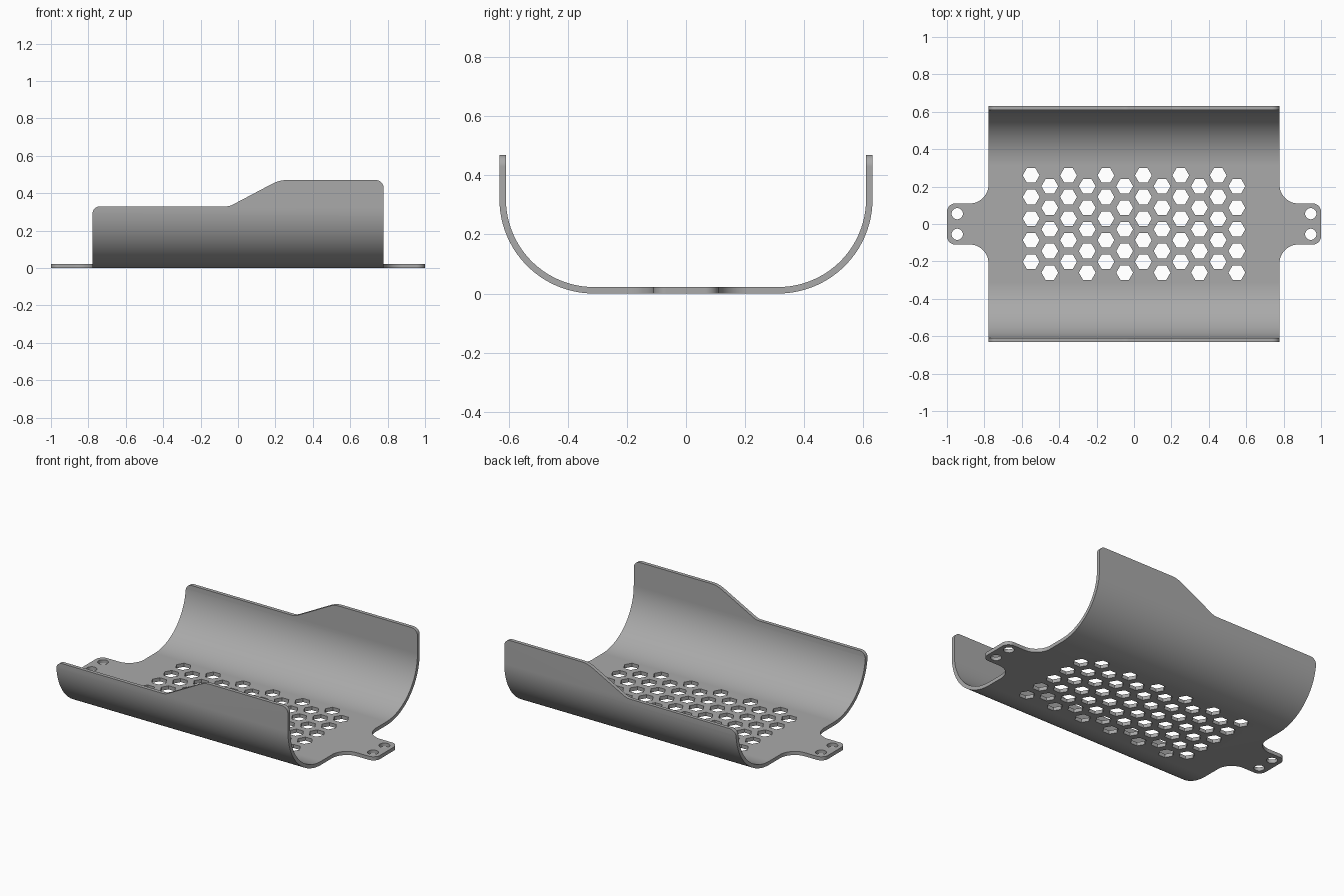
import bpy, bmesh
from math import radians, pi, tan, ceil
from mathutils import Vector, Matrix

if "Cube" in bpy.data.objects:
    bpy.data.objects.remove(bpy.data.objects["Cube"], do_unlink=True)

THICK, HALF_W, HALF_L, BEND = 0.022, 0.632, 0.778, 0.32

steel = bpy.data.materials.new("grey_steel")
steel.use_nodes = True
steel.diffuse_color = (0.4, 0.4, 0.4, 1)
steel.node_tree.nodes["Principled BSDF"].inputs["Base Color"].default_value = (0.4, 0.4, 0.4, 1)


def rounded(corners):
    """Outline from (u, v, radius) corners, each rounded by an arc."""
    out = []
    for i, (u, v, r) in enumerate(corners):
        p = Vector((u, v))
        if r == 0:
            out.append(p)
            continue
        a = (Vector(corners[i - 1][:2]) - p).normalized()
        b = (Vector(corners[(i + 1) % len(corners)][:2]) - p).normalized()
        turn = pi - a.angle(b)
        start = p + a * r * tan(turn / 2)
        mid = p + (a + b).normalized() * (r / ((a + b).normalized().dot(a) ** 2 * -1 + 1) ** 0.5)
        sweep = (start - mid).angle_signed(p + b * r * tan(turn / 2) - mid)
        steps = max(4, ceil(turn / radians(4)))
        for k in range(steps + 1):
            # angle_signed is clockwise, Matrix.Rotation is counter-clockwise
            out.append(mid + Matrix.Rotation(-sweep * k / steps, 2) @ (start - mid))
    return out


def add_prism(bm, outline, place, lo, hi):
    """Extrude a 2D outline from lo to hi; place maps (u, v, w) to xyz."""
    face = bm.faces.new([bm.verts.new(place(p.x, p.y, lo)) for p in outline])
    moved = bmesh.ops.extrude_face_region(bm, geom=[face])["geom"]
    shift = Vector(place(0, 0, hi)) - Vector(place(0, 0, lo))
    bmesh.ops.translate(bm, vec=shift, verts=[g for g in moved if isinstance(g, bmesh.types.BMVert)])


def make(name, bm):
    bmesh.ops.remove_doubles(bm, verts=bm.verts, dist=1e-5)
    bmesh.ops.recalc_face_normals(bm, faces=bm.faces)
    mesh = bpy.data.meshes.new(name)
    bm.to_mesh(mesh)
    bm.free()
    mesh.materials.append(steel)
    obj = bpy.data.objects.new(name, mesh)
    bpy.context.collection.objects.link(obj)
    return obj


def prism(name, outline, place, lo, hi):
    bm = bmesh.new()
    add_prism(bm, outline, place, lo, hi)
    return make(name, bm)


def from_side(u, v, w):
    return (w, u, v)


def from_front(u, v, w):
    return (u, w, v)


def from_top(u, v, w):
    return (u, v, w)


# Bent sheet: U-shaped section
inner = HALF_W - THICK
section = rounded([
    (-HALF_W, 0.6, 0), (-HALF_W, 0, BEND), (HALF_W, 0, BEND), (HALF_W, 0.6, 0),
    (inner, 0.6, 0), (inner, THICK, BEND - THICK), (-inner, THICK, BEND - THICK), (-inner, 0.6, 0)])
tray = prism("perforated_tray", section, from_side, -1.1, 1.1)

# Plan outline: body with a filleted mounting tab at each end
quarter = [(HALF_L, 0.8, 0), (HALF_L, 0.11, 0.1), (1, 0.11, 0.045)]
right_end = quarter + [(x, -y, r) for x, y, r in reversed(quarter)]
left_end = [(-x, -y, r) for x, y, r in right_end]
plan = prism("plan_cutter", rounded(right_end + left_end), from_top, -0.2, 0.8)

# Wall silhouette: low and high rims joined by a ramp, rounded ends
rim = 0.04
walls = prism("wall_cutter", rounded([
    (-1.2, -0.1, 0), (1.2, -0.1, 0), (1.2, 0.47 - rim, 0), (HALF_L, 0.47 - rim, 0),
    (HALF_L, 0.47, rim), (0.22, 0.47, 0.15), (-0.045, 0.33, 0.08),
    (-HALF_L, 0.33, rim), (-HALF_L, 0.33 - rim, 0), (-1.2, 0.33 - rim, 0)]), from_front, -0.9, 0.9)

# Holes: staggered hexagons in the floor, two round holes in each tab
bm = bmesh.new()


def add_hole(x, y, radius, sides):
    ring = [Matrix.Rotation(2 * pi * k / sides, 2) @ Vector((radius, 0)) + Vector((x, y)) for k in range(sides)]
    add_prism(bm, ring, from_top, -0.1, 0.1)


for col in range(12):
    for row in range(5):
        stagger = 0.029 if col % 2 == 0 else -0.029
        add_hole(-0.55 + 0.1 * col, stagger + 0.1155 * (row - 2), 0.045, 6)
for sx in (-1, 1):
    for sy in (-1, 1):
        add_hole(sx * 0.945, sy * 0.055, 0.03, 32)
holes = make("hole_cutter", bm)

# Cut the sheet to shape
bpy.ops.object.select_all(action="DESELECT")
tray.select_set(True)
bpy.context.view_layer.objects.active = tray
for cutter, operation in ((plan, "INTERSECT"), (walls, "INTERSECT"), (holes, "DIFFERENCE")):
    cutter.hide_render = True
    mod = tray.modifiers.new(cutter.name, "BOOLEAN")
    mod.object, mod.operation, mod.solver = cutter, operation, "EXACT"
    bpy.ops.object.modifier_apply(modifier=mod.name)
    bpy.data.objects.remove(cutter, do_unlink=True)

# Smooth bends, crisp edges
bpy.ops.object.shade_smooth_by_angle(angle=radians(30))
mod = tray.modifiers.new("even_shading", "WEIGHTED_NORMAL")
mod.keep_sharp = True
